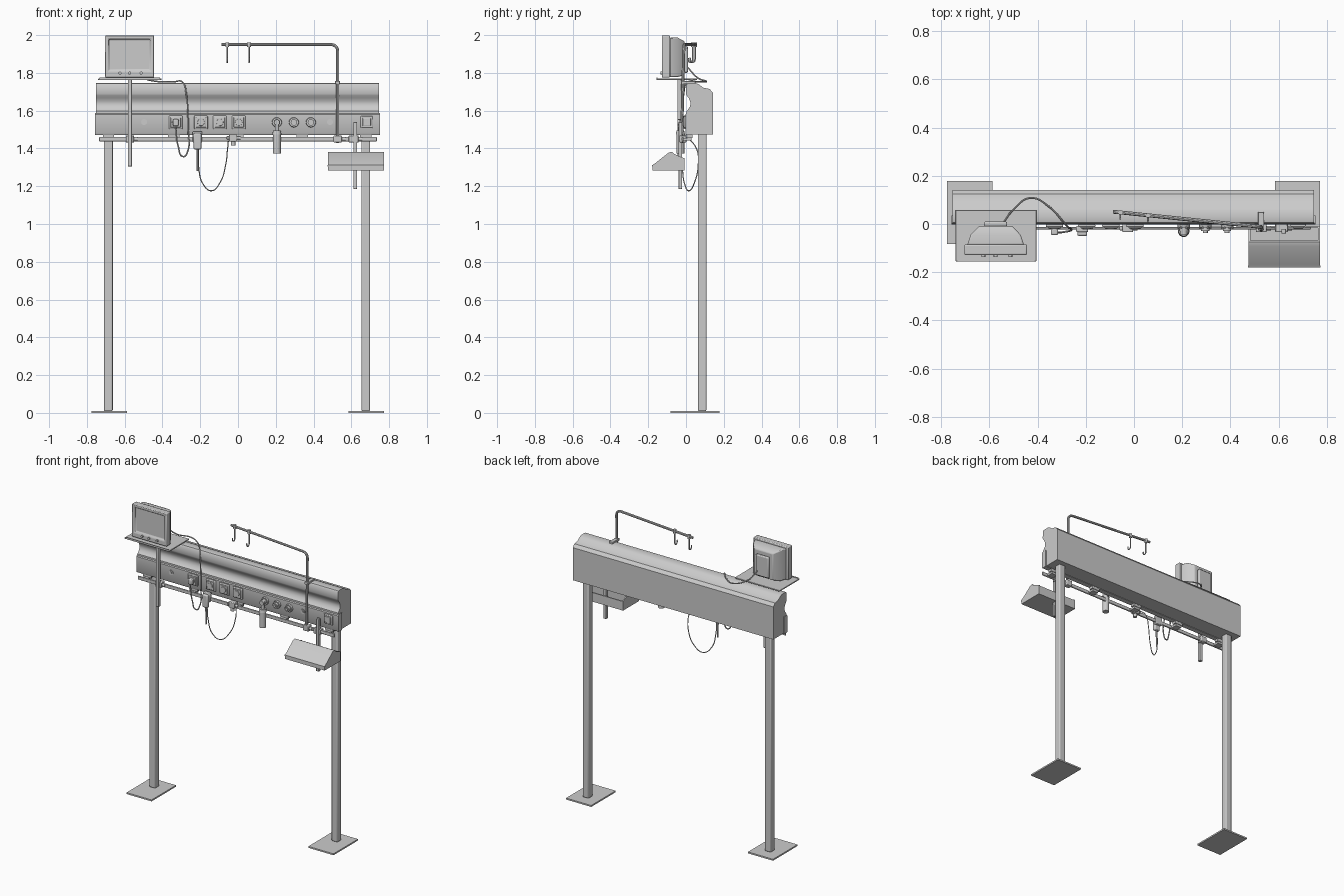
import bpy, bmesh, math
from mathutils import Vector, Matrix


def finish(name, bm, bevel=0, seg=2, smooth=True):
    bmesh.ops.recalc_face_normals(bm, faces=bm.faces)
    me = bpy.data.meshes.new(name)
    bm.to_mesh(me)
    bm.free()
    ob = bpy.data.objects.new(name, me)
    bpy.context.collection.objects.link(ob)
    if bevel:
        m = ob.modifiers.new("bevel", 'BEVEL')
        m.width, m.segments, m.limit_method = bevel, seg, 'ANGLE'
    if smooth:
        bpy.context.view_layer.objects.active = ob
        ob.select_set(True)
        bpy.ops.object.shade_smooth_by_angle(angle=math.radians(35))
        ob.select_set(False)
    return ob


def box_bm(x0, x1, y0, y1, z0, z1):
    bm = bmesh.new()
    bmesh.ops.create_cube(bm, size=1)
    for v in bm.verts:
        v.co = Vector(((x0 + x1) / 2 + v.co.x * (x1 - x0), (y0 + y1) / 2 + v.co.y * (y1 - y0),
                       (z0 + z1) / 2 + v.co.z * (z1 - z0)))
    return bm


def box(name, x0, x1, y0, y1, z0, z1, bevel=0):
    return finish(name, box_bm(x0, x1, y0, y1, z0, z1), bevel, smooth=bevel > 0)


def cyl(name, a, b, r1, r2=None, n=20):
    a, b = Vector(a), Vector(b)
    d = b - a
    bm = bmesh.new()
    mat = Matrix.Translation((a + b) / 2) @ d.to_track_quat('Z', 'Y').to_matrix().to_4x4()
    bmesh.ops.create_cone(bm, cap_ends=True, segments=n, radius1=r1, radius2=r1 if r2 is None else r2,
                          depth=d.length, matrix=mat)
    return finish(name, bm)


def prism(name, prof, x0, x1):
    # extrude a (y, z) profile along x
    bm = bmesh.new()
    f = bm.faces.new([bm.verts.new((x0, y, z)) for y, z in prof])
    g = bmesh.ops.extrude_face_region(bm, geom=[f])['geom']
    bmesh.ops.translate(bm, vec=(x1 - x0, 0, 0), verts=[v for v in g if isinstance(v, bmesh.types.BMVert)])
    return finish(name, bm)


def tube(name, pts, r, kind='BEZIER'):
    cu = bpy.data.curves.new(name, 'CURVE')
    cu.dimensions, cu.bevel_depth, cu.bevel_resolution, cu.use_fill_caps = '3D', r, 2, True
    s = cu.splines.new(kind)
    if kind == 'BEZIER':
        s.bezier_points.add(len(pts) - 1)
        for p, q in zip(s.bezier_points, pts):
            p.co = q
            p.handle_left_type = p.handle_right_type = 'AUTO'
    else:
        s.points.add(len(pts) - 1)
        for p, q in zip(s.points, pts):
            p.co = (*q, 1)
    tmp = bpy.data.objects.new(name + "_tmp", cu)
    bpy.context.collection.objects.link(tmp)
    me = bpy.data.meshes.new_from_object(tmp.evaluated_get(bpy.context.evaluated_depsgraph_get()))
    bpy.data.objects.remove(tmp)
    bm = bmesh.new()
    bm.from_mesh(me)
    return finish(name, bm)


def rail_clamp(name, x, z=1.449, w=0.022):
    box(name, x - w, x + w, -0.034, 0.002, z - 0.018, z + 0.02, 0.004)
    cyl(name + "_knob", (x + w, -0.018, z), (x + w + 0.018, -0.018, z), 0.009)


# posts and floor plates
for side, x, p0, p1 in (("left", -0.686, -0.775, -0.588), ("right", 0.676, 0.584, 0.772)):
    box(side + "_post", x - 0.023, x + 0.023, 0.063, 0.108, 0.01, 1.48, 0.006)
    box(side + "_floor_plate", p0, p1, -0.083, 0.178, 0, 0.01)

# long wall unit with rounded top ridge and concave front
prism("headboard_body", [(0.142, 1.475), (0.142, 1.695), (0.125, 1.715), (0.09, 1.722), (0.07, 1.738), (0.055, 1.745),
                         (0.02, 1.747), (0.007, 1.744), (0.001, 1.735), (0, 1.69), (0.004, 1.68), (0.014, 1.667),
                         (0.022, 1.65), (0.024, 1.636), (0.02, 1.62), (0.01, 1.605), (0.002, 1.597),
                         (0.002, 1.475)], -0.753, 0.747)
prism("lower_fascia", [(0.035, 1.472), (0.035, 1.588), (0.004, 1.588), (-0.003, 1.58), (-0.003, 1.48),
                       (0.002, 1.472)], -0.758, 0.752)

# accessory rail and its brackets
box("accessory_rail", -0.735, 0.735, -0.022, -0.012, 1.437, 1.461, 0.003)
for i, x in enumerate((-0.686, -0.34, 0.0, 0.34, 0.676)):
    box(f"rail_bracket_{i}", x - 0.022, x + 0.022, -0.012, 0.03, 1.442, 1.456)
    box(f"rail_hanger_{i}", x - 0.03, x + 0.03, 0.008, 0.034, 1.456, 1.475)

# square sockets
for i, x in enumerate((-0.33, -0.196, -0.096, 0.004)):
    box(f"socket_plate_{i}", x - 0.036, x + 0.036, -0.013, 0, 1.502, 1.574, 0.005)
    bm = box_bm(x - 0.027, x + 0.027, -0.018, -0.01, 1.511, 1.565)
    finish(f"socket_insert_{i}", bm, 0.003)
    cyl(f"socket_ring_{i}", (x, -0.012, 1.538), (x, -0.022, 1.538), 0.02, 0.018, 16)

# gas outlets
for i, x in enumerate((0.206, 0.296, 0.386)):
    cyl(f"gas_outlet_base_{i}", (x, 0, 1.538), (x, -0.014, 1.538), 0.027, 0.024)
    cyl(f"gas_outlet_collar_{i}", (x, -0.012, 1.538), (x, -0.03, 1.538), 0.017)
    cyl(f"gas_outlet_nozzle_{i}", (x, -0.028, 1.538), (x, -0.037, 1.538), 0.01)
    for k in range(6):
        a = k * math.pi / 3
        c, s = 0.022 * math.cos(a), 0.022 * math.sin(a)
        cyl(f"gas_outlet_lug_{i}_{k}", (x + c, -0.008, 1.538 + s), (x + c, -0.018, 1.538 + s), 0.004, n=8)

# small earth terminals
for i, x in enumerate((-0.497, 0.487)):
    cyl(f"terminal_{i}", (x, 0, 1.54), (x, -0.006, 1.54), 0.016, n=12)
    cyl(f"terminal_pin_{i}", (x, -0.004, 1.54), (x, -0.01, 1.54), 0.007, n=10)

# wall switch
box("switch_frame", 0.649, 0.713, -0.012, 0, 1.508, 1.572, 0.004)
box("switch_rocker", 0.659, 0.703, -0.018, -0.01, 1.518, 1.562, 0.003)

# flow meter on the first gas outlet
cyl("flow_meter_bottle", (0.206, -0.03, 1.372), (0.206, -0.03, 1.475), 0.021)
cyl("flow_meter_cap", (0.206, -0.03, 1.475), (0.206, -0.03, 1.495), 0.024, 0.02)
cyl("flow_meter_neck", (0.206, -0.03, 1.495), (0.206, -0.03, 1.54), 0.011)
cyl("flow_meter_stem", (0.206, -0.01, 1.538), (0.206, -0.045, 1.538), 0.015)

# monitor shelf, pole and clamp
box("monitor_shelf", -0.74, -0.405, -0.155, 0.058, 1.762, 1.77, 0.002)
box("shelf_lip", -0.733, -0.412, -0.155, -0.15, 1.768, 1.775)
box("shelf_pole", -0.583, -0.561, -0.046, -0.024, 1.305, 1.765, 0.003)
rail_clamp("shelf_clamp", -0.572)

# monitor: recessed screen bezel, tapered rear housing
bm = box_bm(-0.704, -0.444, -0.128, -0.085, 1.775, 1.998)
front = min(bm.faces, key=lambda f: f.calc_center_median().y)
bmesh.ops.inset_region(bm, faces=[front], thickness=0.026)
for v in front.verts:
    if v.co.z < 1.85:
        v.co.z += 0.018
bmesh.ops.inset_region(bm, faces=[front], thickness=0.005, depth=-0.01)
finish("monitor_bezel", bm, 0.006)
bm = box_bm(-0.692, -0.456, -0.087, -0.045, 1.778, 1.987)
back = max(bm.faces, key=lambda f: f.calc_center_median().y)
for v in back.verts:
    v.co.x += 0.014 if v.co.x < -0.574 else -0.014
r = bmesh.ops.extrude_face_region(bm, geom=[back])
for v in r['geom']:
    if isinstance(v, bmesh.types.BMVert):
        v.co.y = -0.008
        v.co.x += 0.035 if v.co.x < -0.574 else -0.035
        v.co.z += -0.02 if v.co.z > 1.9 else 0.01
bmesh.ops.delete(bm, geom=[back], context='FACES')
finish("monitor_housing", bm, 0.006)
box("monitor_rear_cover", -0.622, -0.526, -0.01, 0.01, 1.80, 1.94, 0.006)
for i, x in enumerate((-0.625, -0.574, -0.513)):
    cyl(f"monitor_button_{i}", (x, -0.124, 1.799), (x, -0.136, 1.799), 0.008, n=12)

# monitor cord and plug
tube("monitor_cord", [(-0.54, 0.008, 1.83), (-0.50, 0.06, 1.775), (-0.43, 0.108, 1.755), (-0.35, 0.07, 1.752),
                      (-0.29, 0.005, 1.748), (-0.274, -0.012, 1.69), (-0.264, -0.018, 1.5), (-0.265, -0.028, 1.39),
                      (-0.29, -0.033, 1.357), (-0.316, -0.036, 1.41), (-0.33, -0.038, 1.515)], 0.004)
box("monitor_plug", -0.345, -0.315, -0.046, -0.018, 1.518, 1.555, 0.006)

# hanging handset with its cable and holder
box("handset_holder", -0.24, -0.19, -0.034, -0.008, 1.43, 1.49, 0.005)
box("handset", -0.235, -0.194, -0.05, -0.026, 1.395, 1.482, 0.007)
tube("handset_strap", [(-0.214, -0.036, 1.40), (-0.214, -0.034, 1.28)], 0.005, 'POLY')
tube("handset_cable", [(-0.21, -0.03, 1.40), (-0.208, -0.02, 1.30), (-0.187, -0.008, 1.215), (-0.142, 0.015, 1.176),
                       (-0.095, 0.045, 1.22), (-0.064, 0.065, 1.32), (-0.055, 0.055, 1.4), (-0.045, 0.01, 1.452),
                       (-0.03, -0.01, 1.46)], 0.003)
rail_clamp("cable_clamp", -0.026, 1.455)
cyl("cable_clamp_nozzle", (-0.026, -0.02, 1.415), (-0.026, -0.02, 1.44), 0.012)
box("cable_clamp_arm", -0.06, -0.03, -0.026, -0.008, 1.448, 1.466, 0.003)

# infusion arm: upright, bend and slightly skewed boom with hooks
u = Vector((-0.615, 0.063, 0)).normalized()
base = Vector((0.528, -0.012, 0))
pts = [base + Vector((0, -0.012, 1.43)), base + Vector((0, 0, 1.915))]
for k in range(1, 7):
    a = k * math.pi / 12
    pts.append(base + u * 0.035 * (1 - math.cos(a)) + Vector((0, 0, 1.915 + 0.035 * math.sin(a))))
pts.append(base + u * 0.618 + Vector((0, 0, 1.95)))
tube("infusion_arm", pts, 0.008, 'POLY')
rail_clamp("infusion_arm_clamp", 0.528)
box("infusion_arm_bracket", 0.514, 0.54, -0.026, 0.05, 1.74, 1.757, 0.003)
for i, d in enumerate((0.472, 0.588)):
    p = base + u * d
    hook = [p + Vector((0, 0, 1.948)), p + Vector((0, 0, 1.885))]
    hook += [p + Vector((0, -0.013 + 0.013 * math.cos(a), 1.872 - 0.016 * math.sin(a)))
             for a in [k * math.pi / 6 for k in range(8)]]
    tube(f"infusion_hook_{i}", hook, 0.004, 'POLY')
    cyl(f"hook_collar_{i}", p + Vector((0, 0, 1.936)), p + Vector((0, 0, 1.962)), 0.01, n=12)

# lamp shade with sloped cover, end cheeks and open rear tray
prism("lamp_cover", [(-0.178, 1.284), (-0.178, 1.312), (-0.168, 1.318), (-0.092, 1.378), (-0.074, 1.382),
                     (-0.068, 1.375), (-0.068, 1.284)], 0.476, 0.772)
box("lamp_tray_floor", 0.476, 0.772, -0.07, -0.008, 1.284, 1.29)
box("lamp_tray_back", 0.476, 0.772, -0.016, -0.008, 1.284, 1.345)
for side, x in (("left", 0.476), ("right", 0.764)):
    prism(f"lamp_{side}_cheek", [(-0.07, 1.284), (-0.07, 1.376), (-0.045, 1.362), (-0.008, 1.348),
                                 (-0.008, 1.284)], x, x + 0.008)
box("lamp_front_seam", 0.474, 0.774, -0.181, -0.172, 1.304, 1.312)
box("lamp_pole", 0.611, 0.631, -0.04, -0.02, 1.185, 1.54, 0.003)
rail_clamp("lamp_clamp", 0.612, w=0.026)
